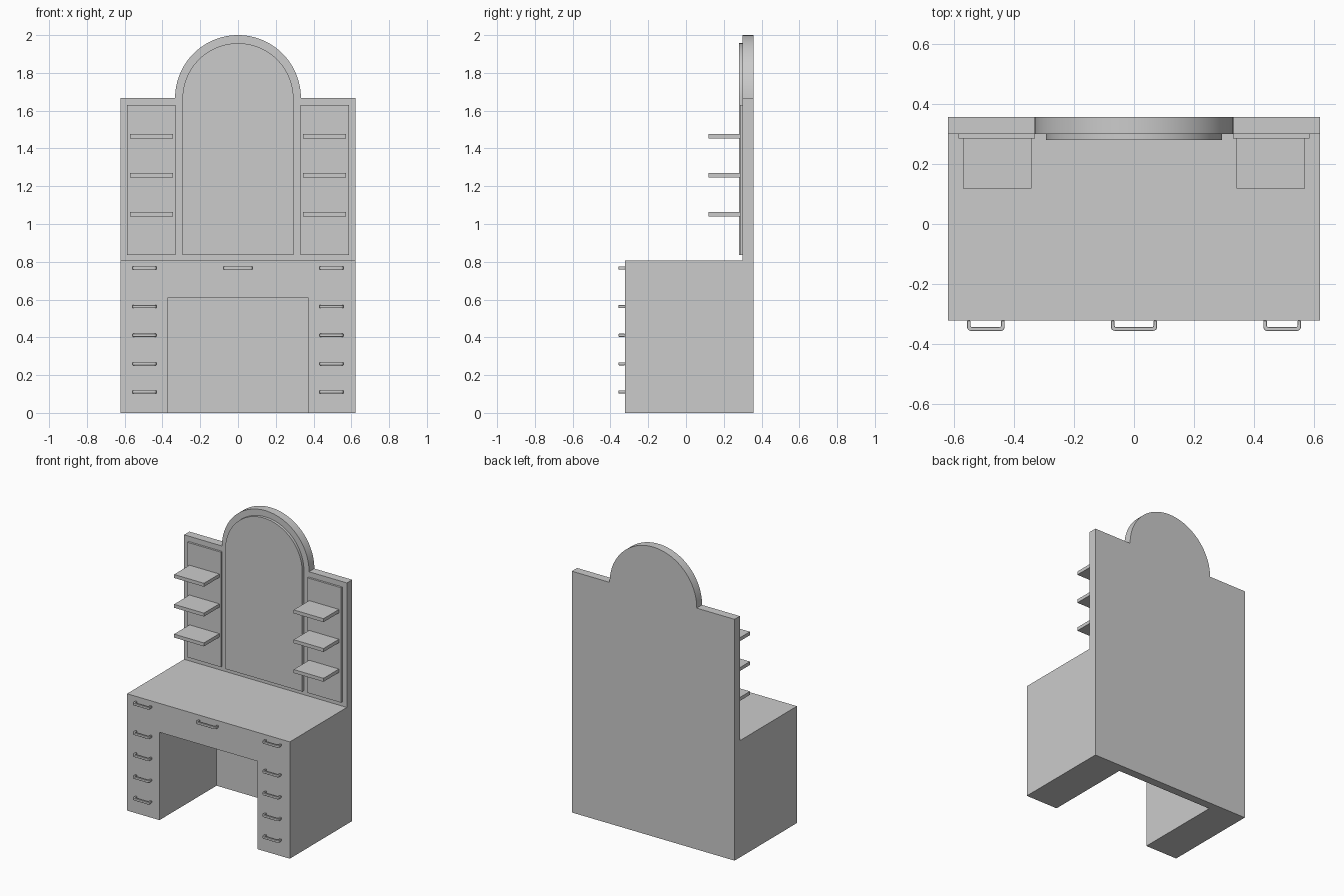
import bpy, bmesh, math

if "Cube" in bpy.data.objects:
    bpy.data.objects.remove(bpy.data.objects["Cube"])


def extrude_profile(name, pts, axis, lo, hi, smooth=False, bevel=0.0):
    """Extrude a closed 2D outline along y (pts are x,z) or z (pts are x,y)."""
    def place(p, d):
        return (p[0], d, p[1]) if axis == 'y' else (p[0], p[1], d)
    bm = bmesh.new()
    face = bm.faces.new([bm.verts.new(place(p, lo)) for p in pts])
    ext = bmesh.ops.extrude_face_region(bm, geom=[face])
    verts = [g for g in ext['geom'] if isinstance(g, bmesh.types.BMVert)]
    step = (0, hi - lo, 0) if axis == 'y' else (0, 0, hi - lo)
    bmesh.ops.translate(bm, verts=verts, vec=step)
    bmesh.ops.recalc_face_normals(bm, faces=bm.faces)
    mesh = bpy.data.meshes.new(name)
    bm.to_mesh(mesh)
    bm.free()
    ob = bpy.data.objects.new(name, mesh)
    bpy.context.collection.objects.link(ob)
    if bevel:
        mod = ob.modifiers.new("soft_edges", 'BEVEL')
        mod.width, mod.segments = bevel, 2
    if smooth:
        bpy.ops.object.select_all(action='DESELECT')
        ob.select_set(True)
        bpy.context.view_layer.objects.active = ob
        bpy.ops.object.shade_smooth_by_angle(angle=math.radians(30))
    return ob


def arc(cx, cy, r, a0, a1, n):
    return [(cx + r * math.cos(math.radians(a0 + (a1 - a0) * i / n)),
             cy + r * math.sin(math.radians(a0 + (a1 - a0) * i / n))) for i in range(n + 1)]


def rect(x0, x1, z0, z1):
    return [(x0, z0), (x1, z0), (x1, z1), (x0, z1)]


W, FRONT, PANEL, BACK = 0.622, -0.323, 0.30, 0.358

# Desk body: two pedestals joined by the top, with the knee space between
extrude_profile("desk_body",
                [(-W, 0), (-0.374, 0), (-0.374, 0.607), (0.374, 0.607),
                 (0.374, 0), (W, 0), (W, 0.807), (-W, 0.807)], 'y', FRONT, PANEL)

# Full-height back board with the arched crown
extrude_profile("back_board",
                [(-W, 0), (W, 0), (W, 1.667)] + arc(0, 1.667, 0.333, 0, 180, 48)
                + [(-W, 1.667)], 'y', PANEL, BACK, smooth=True)

# Arched mirror
extrude_profile("mirror", [(-0.294, 0.836), (0.294, 0.836)]
                + arc(0, 1.663, 0.294, 0, 180, 48), 'y', 0.281, PANEL, smooth=True)

# Side panels and their shelves
for side, s in (("left", -1), ("right", 1)):
    extrude_profile(f"{side}_side_panel",
                    rect(*sorted((s * 0.331, s * 0.587)), 0.836, 1.63), 'y', 0.286, PANEL)
    for i, z in enumerate((1.052, 1.258, 1.464)):
        extrude_profile(f"{side}_shelf_{i + 1}",
                        rect(*sorted((s * 0.343, s * 0.571)), z - 0.012, z + 0.012),
                        'y', 0.118, 0.286)


def handle(name, x, z, half):
    """U-shaped drawer pull with rounded front corners."""
    t, y1, r = 0.012, -0.357, 0.013
    outer = ([(-half, FRONT)] + arc(-half + r, y1 + r, r, 180, 270, 5)
             + arc(half - r, y1 + r, r, 270, 360, 5) + [(half, FRONT)])
    h, ri = half - t, 0.006
    inner = ([(h, FRONT)] + arc(h - ri, y1 + t + ri, ri, 0, -90, 4)
             + arc(-h + ri, y1 + t + ri, ri, -90, -180, 4) + [(-h, FRONT)])
    ob = extrude_profile(name, outer + inner, 'z', -0.008, 0.008, smooth=True, bevel=0.002)
    ob.location = (x, 0, z)


# Drawer handles
handle("centre_handle", 0, 0.767, 0.077)
for side, s in (("left", -1), ("right", 1)):
    for i, z in enumerate((0.111, 0.26, 0.411, 0.563, 0.767)):
        handle(f"{side}_handle_{i + 1}", s * 0.495, z, 0.063)
